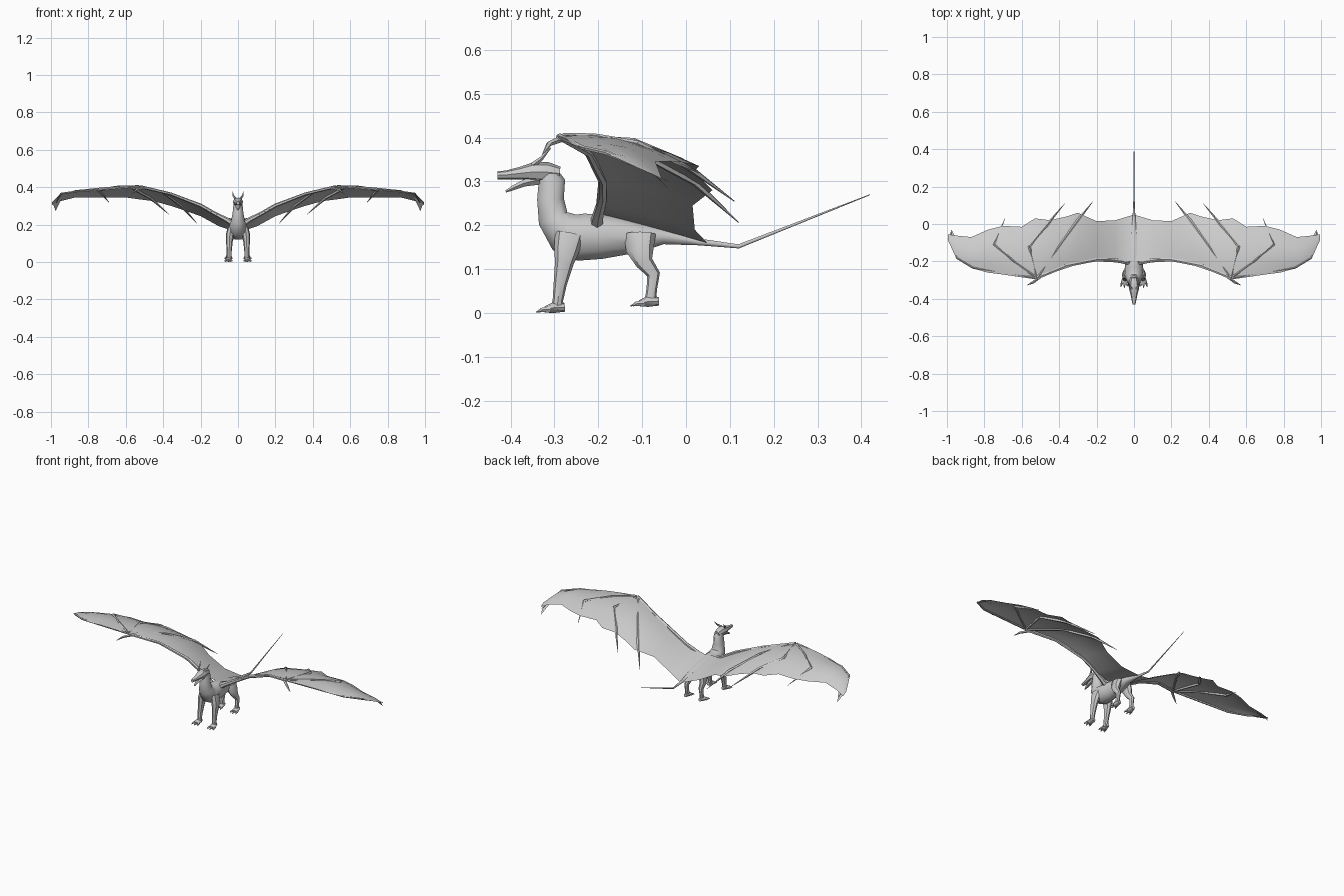
import bpy, bmesh, math
from mathutils import Vector


def make(name, verts, faces, mirror=False, recalc=True):
    mesh = bpy.data.meshes.new(name)
    mesh.from_pydata(verts, [], faces)
    if recalc:
        bm = bmesh.new()
        bm.from_mesh(mesh)
        bmesh.ops.recalc_face_normals(bm, faces=bm.faces)
        bm.to_mesh(mesh)
        bm.free()
    mesh.polygons.foreach_set("use_smooth", [True] * len(mesh.polygons))
    mesh.set_sharp_from_angle(angle=math.radians(42))
    ob = bpy.data.objects.new(name, mesh)
    bpy.context.collection.objects.link(ob)
    if mirror:
        m = ob.modifiers.new("mirror", 'MIRROR')
        m.use_mirror_merge = True
        m.merge_threshold = 0.0005
    return ob


def loft(name, pts, sides=8, ref=(1, 0, 0), mirror=False):
    """Elliptical rings along a path of (x, y, z, side radius, other radius)."""
    ref = Vector(ref)
    c = [Vector(p[:3]) for p in pts]
    verts, faces, n = [], [], len(pts)
    for i, p in enumerate(pts):
        t = Vector()
        if i > 0:
            t += (c[i] - c[i - 1]).normalized()
        if i < n - 1:
            t += (c[i + 1] - c[i]).normalized()
        t.normalize()
        s = (ref - t * ref.dot(t)).normalized()
        u = t.cross(s)
        for k in range(sides):
            a = 2 * math.pi * k / sides
            verts.append(c[i] + s * p[3] * math.cos(a) + u * p[4] * math.sin(a))
    for i in range(n - 1):
        for k in range(sides):
            k2 = (k + 1) % sides
            faces.append((i * sides + k, i * sides + k2,
                          (i + 1) * sides + k2, (i + 1) * sides + k))
    faces += [tuple(range(sides)), tuple(range((n - 1) * sides, n * sides))]
    return make(name, verts, faces, mirror)


def centre(rows):
    return [(0, *r) for r in rows]


# Tail, torso and neck in one sweep
loft("body", centre([
    (0.42, 0.27, 0.001, 0.001), (0.12, 0.152, 0.004, 0.005),
    (0.03, 0.162, 0.008, 0.008), (-0.05, 0.174, 0.022, 0.018),
    (-0.11, 0.172, 0.036, 0.036), (-0.19, 0.174, 0.044, 0.053),
    (-0.24, 0.173, 0.050, 0.057), (-0.277, 0.184, 0.050, 0.051),
    (-0.303, 0.216, 0.038, 0.037), (-0.309, 0.26, 0.029, 0.032),
    (-0.306, 0.30, 0.025, 0.032), (-0.315, 0.326, 0.020, 0.020)]), 10)

# Head with open mouth
loft("head", centre([
    (-0.288, 0.318, 0.016, 0.016), (-0.315, 0.321, 0.023, 0.023),
    (-0.347, 0.322, 0.027, 0.022), (-0.375, 0.319, 0.019, 0.015),
    (-0.41, 0.315, 0.012, 0.010), (-0.43, 0.314, 0.008, 0.009)]), 8)
loft("lower_jaw", centre([
    (-0.335, 0.304, 0.018, 0.013), (-0.37, 0.296, 0.014, 0.009),
    (-0.395, 0.285, 0.009, 0.006), (-0.411, 0.277, 0.003, 0.003)]), 6)
loft("horn", [(0.013, -0.348, 0.338, 0.007, 0.007),
              (0.024, -0.330, 0.352, 0.005, 0.005),
              (0.030, -0.308, 0.377, 0.001, 0.001)], 5, mirror=True)

# Legs
loft("front_leg", [
    (0.036, -0.265, 0.180, 0.020, 0.034), (0.043, -0.272, 0.145, 0.022, 0.029),
    (0.046, -0.278, 0.112, 0.018, 0.021), (0.047, -0.287, 0.065, 0.014, 0.015),
    (0.048, -0.292, 0.030, 0.013, 0.012), (0.048, -0.294, 0.006, 0.014, 0.015)],
    8, mirror=True)
loft("back_leg", [
    (0.030, -0.105, 0.180, 0.020, 0.036), (0.040, -0.105, 0.145, 0.022, 0.032),
    (0.045, -0.095, 0.115, 0.018, 0.020), (0.047, -0.074, 0.088, 0.013, 0.015),
    (0.048, -0.078, 0.055, 0.011, 0.012), (0.048, -0.082, 0.024, 0.012, 0.013)],
    8, mirror=True)


# Feet with three clawed toes each
def foot(name, y, z):
    loft(name, [(0.048, y + 0.018, z + 0.013, 0.010, 0.010),
                (0.050, y - 0.008, z + 0.012, 0.018, 0.012),
                (0.051, y - 0.026, z + 0.008, 0.018, 0.007)], 8, mirror=True)
    for i in (-1, 0, 1):
        x = 0.051 + 0.012 * i
        loft(f"{name}_toe_{i + 2}", [
            (x, y - 0.015, z + 0.008, 0.007, 0.008),
            (x + 0.005 * i, y - 0.034, z + 0.007, 0.005, 0.005),
            (x + 0.008 * i, y - 0.047 + 0.006 * abs(i), z + 0.002, 0.001, 0.001)],
            5, mirror=True)


foot("front_foot", -0.295, 0.0)
foot("back_foot", -0.080, 0.014)

# Wing outline: x, leading y, leading z, trailing y, trailing z
OUT = [(0.0, -0.20, 0.225, 0.05, 0.158), (0.1, -0.205, 0.245, 0.02, 0.190),
       (0.2, -0.20, 0.300, 0.015, 0.245), (0.3, -0.215, 0.345, 0.06, 0.280),
       (0.36, -0.235, 0.365, 0.04, 0.300), (0.45, -0.265, 0.390, 0.02, 0.325),
       (0.53, -0.295, 0.403, 0.03, 0.335), (0.60, -0.285, 0.402, -0.015, 0.345),
       (0.70, -0.27, 0.395, -0.01, 0.345), (0.78, -0.26, 0.385, -0.03, 0.345),
       (0.87, -0.235, 0.375, -0.07, 0.345), (0.95, -0.185, 0.365, -0.062, 0.325),
       (0.995, -0.085, 0.320, -0.055, 0.305)]


def arch(x, t):
    return 0.025 * min(1, x / 0.4, (1.0 - x) / 0.15) * 4 * t * (1 - t)


def wing_z(x, y):
    """Height of the wing skin above a point, continued past its edges."""
    for a, b in zip(OUT, OUT[1:]):
        if a[0] <= x <= b[0]:
            f = (x - a[0]) / (b[0] - a[0])
            yl, zl, yt, zt = [p + (q - p) * f for p, q in zip(a[1:], b[1:])]
            t = (y - yl) / (yt - yl)
            return zl + (zt - zl) * t + arch(x, max(0, min(t, 1.3)))


# Wing membrane
ROWS = 6
verts = []
for x, yl, zl, yt, zt in OUT:
    for j in range(ROWS):
        t = j / (ROWS - 1)
        verts.append((x, yl + (yt - yl) * t, zl + (zt - zl) * t + arch(x, t)))
faces = [(i * ROWS + j, (i + 1) * ROWS + j, (i + 1) * ROWS + j + 1, i * ROWS + j + 1)
         for i in range(len(OUT) - 1) for j in range(ROWS - 1)]
make("wing_membrane", verts, faces, mirror=True, recalc=False)

# Wing arm along the leading edge, and the wrist claw
UP = (0, 0, 1)
loft("wing_arm", [
    (0.02, -0.205, 0.200, 0.016, 0.016), (0.06, -0.200, 0.225, 0.013, 0.013),
    (0.13, -0.190, 0.262, 0.010, 0.010), (0.20, -0.190, 0.302, 0.010, 0.010),
    (0.36, -0.222, 0.364, 0.008, 0.009), (0.52, -0.288, 0.402, 0.008, 0.010)],
    6, UP, True)
loft("wrist_claw", [(0.50, -0.282, 0.398, 0.008, 0.008),
                    (0.54, -0.312, 0.386, 0.006, 0.007),
                    (0.572, -0.327, 0.362, 0.001, 0.001)], 5, UP, True)

# Wing fingers: x, y, radius, laid on the membrane and poking past its rim
FINGERS = [
    [(0.51, -0.28, 0.006), (0.40, -0.12, 0.006), (0.30, 0.02, 0.009), (0.22, 0.12, 0.001)],
    [(0.52, -0.28, 0.006), (0.56, -0.12, 0.008), (0.47, -0.01, 0.009), (0.37, 0.11, 0.001)],
    [(0.53, -0.28, 0.006), (0.63, -0.21, 0.005), (0.745, -0.11, 0.009), (0.69, 0.03, 0.001)],
    [(0.53, -0.288, 0.006), (0.86, -0.235, 0.005), (0.948, -0.182, 0.005), (0.978, -0.04, 0.001)],
]
for i, f in enumerate(FINGERS):
    loft(f"wing_finger_{i + 1}",
         [(x, y, wing_z(x, y), r, r) for x, y, r in f], 5, UP, True)

# Loose skin flap hanging at each wing tip
make("wing_tip_flap", [(0.935, -0.10, 0.350), (0.990, -0.07, 0.312),
                       (0.975, -0.03, 0.272), (0.955, -0.07, 0.315)],
     [(0, 1, 2, 3)], mirror=True, recalc=False)
